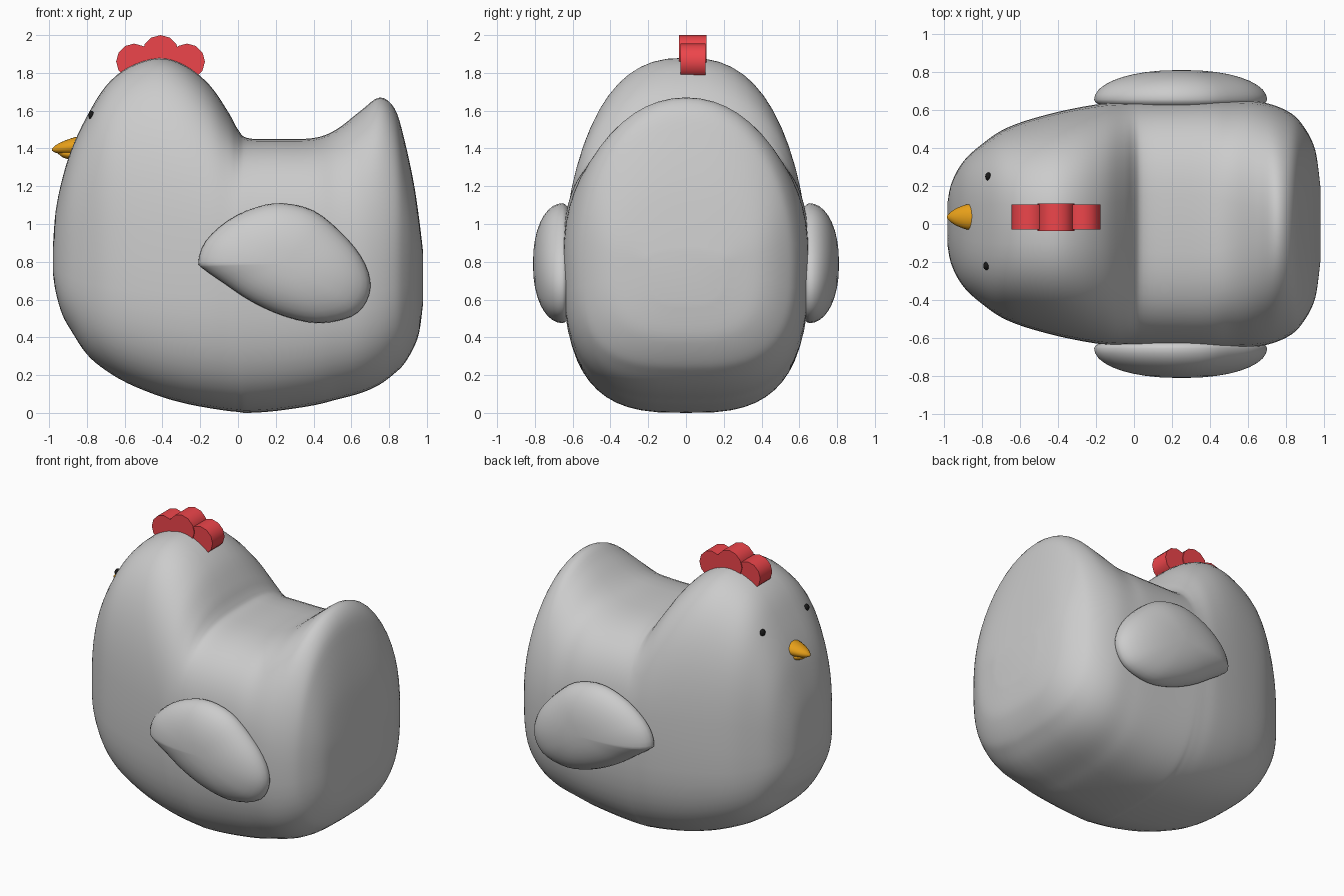
import bpy, math
from mathutils import Vector

if "Cube" in bpy.data.objects:
    bpy.data.objects.remove(bpy.data.objects["Cube"])


def material(name, rgb):
    m = bpy.data.materials.new(name)
    m.diffuse_color = (*rgb, 1)
    m.use_nodes = True
    m.node_tree.nodes["Principled BSDF"].inputs["Base Color"].default_value = m.diffuse_color
    return m


RED = material("red", (0.85, 0.06, 0.07))
ORANGE = material("orange", (0.8, 0.35, 0.01))
BLACK = material("black", (0.01, 0.01, 0.01))


def loft(name, rings, mat=None):
    """Skin closed rings of equal point count and cap both ends."""
    n = len(rings[0])
    verts = [p for r in rings for p in r]
    faces = [(i * n + j, i * n + (j + 1) % n, (i + 1) * n + (j + 1) % n, (i + 1) * n + j)
             for i in range(len(rings) - 1) for j in range(n)]
    faces += [tuple(range(n))[::-1], tuple(range(len(verts) - n, len(verts)))]
    me = bpy.data.meshes.new(name)
    me.from_pydata(verts, [], faces)
    ob = bpy.data.objects.new(name, me)
    bpy.context.collection.objects.link(ob)
    finish(ob, mat)
    return ob


def finish(ob, mat=None, angle=60):
    if mat:
        ob.data.materials.append(mat)
    bpy.ops.object.select_all(action='DESELECT')
    ob.select_set(True)
    bpy.context.view_layer.objects.active = ob
    bpy.ops.object.mode_set(mode='EDIT')
    bpy.ops.mesh.select_all(action='SELECT')
    bpy.ops.mesh.normals_make_consistent(inside=False)
    bpy.ops.object.mode_set(mode='OBJECT')
    bpy.ops.object.shade_smooth_by_angle(angle=math.radians(angle))


def smooth(pts, steps, closed=False):
    """Catmull-Rom interpolation of tuples of any length."""
    n, out = len(pts), []
    get = (lambda i: pts[i % n]) if closed else (lambda i: pts[min(max(i, 0), n - 1)])
    for i in range(n if closed else n - 1):
        for s in range(steps):
            t = s / steps
            out.append(tuple(
                0.5 * (2 * b + (c - a) * t + (2 * a - 5 * b + 4 * c - d) * t * t
                       + (3 * b - a - 3 * c + d) * t ** 3)
                for a, b, c, d in zip(get(i - 1), get(i), get(i + 1), get(i + 2))))
    return out if closed else out + [pts[-1]]


def spow(v, e):
    return math.copysign(abs(v) ** e, v)


# Body, head and tail: sections along x (x, bottom, top, half width, upper squareness)
stations = [
    (-0.98, 0.74, 0.88, 0.12, 2.2), (-0.965, 0.64, 1.07, 0.20, 2.5),
    (-0.93, 0.52, 1.24, 0.28, 2.8), (-0.88, 0.43, 1.40, 0.35, 3.0),
    (-0.80, 0.31, 1.57, 0.42, 3.0), (-0.70, 0.225, 1.73, 0.49, 2.8),
    (-0.58, 0.155, 1.83, 0.54, 2.6), (-0.42, 0.09, 1.88, 0.585, 2.5),
    (-0.28, 0.05, 1.84, 0.615, 2.5), (-0.15, 0.025, 1.735, 0.635, 2.5),
    (-0.05, 0.01, 1.59, 0.64, 2.6), (0.0, 0.005, 1.50, 0.642, 2.8),
    (0.05, 0.0, 1.455, 0.643, 3.0), (0.20, 0.01, 1.45, 0.645, 3.0),
    (0.40, 0.04, 1.455, 0.65, 2.9), (0.52, 0.07, 1.50, 0.65, 2.5),
    (0.65, 0.105, 1.60, 0.645, 2.2), (0.75, 0.15, 1.67, 0.62, 2.05),
    (0.83, 0.21, 1.61, 0.58, 2.1), (0.88, 0.26, 1.45, 0.53, 2.3),
    (0.93, 0.345, 1.22, 0.45, 2.5), (0.96, 0.43, 1.02, 0.36, 2.5),
    (0.98, 0.58, 0.85, 0.20, 2.5)]


def section(x, bot, top, w, n, mid=0.8, count=56):
    ring = []
    for k in range(count):
        a = 2 * math.pi * k / count
        c, s = math.cos(a), math.sin(a)
        e = 2 / n if s >= 0 else 2 / 3
        h = top - mid if s >= 0 else mid - bot
        ring.append((x, w * spow(c, e), mid + h * spow(s, e)))
    return ring


body = loft("body", [section(*s) for s in smooth(stations, 4)])

# Wings: egg outline domed outward on each side
outline = smooth([
    (-0.21, 0.80), (-0.17, 0.91), (-0.05, 1.02), (0.10, 1.09), (0.24, 1.11), (0.40, 1.07),
    (0.54, 0.96), (0.65, 0.83), (0.70, 0.70), (0.68, 0.59), (0.60, 0.51), (0.43, 0.475),
    (0.25, 0.51), (0.07, 0.59), (-0.08, 0.69), (-0.18, 0.76)], 3, closed=True)
for side, name in ((1, "wing_back"), (-1, "wing_front")):
    rings = []
    for k in range(19):
        a = math.radians(-88 + 176 * k / 18)
        r = math.cos(a) ** 0.9
        y = 0.655 + (0.155 if a > 0 else 0.08) * math.sin(a)
        rings.append([(0.25 + (x - 0.25) * r, side * y, 0.79 + (z - 0.79) * r)
                      for x, z in outline])
    loft(name, rings)

# Comb: three short faceted discs lying across the head
for i, (x, z, r, depth) in enumerate(((-0.55, 1.86, 0.095, 0.132), (-0.41, 1.903, 0.097, 0.144),
                                      (-0.27, 1.86, 0.095, 0.132))):
    bpy.ops.mesh.primitive_cylinder_add(vertices=12, radius=r, depth=depth,
                                        location=(x, 0.036, z), rotation=(math.pi / 2, 0, 0))
    comb = bpy.context.object
    comb.name = f"comb_{i + 1}"
    finish(comb, RED, 40)


# Beak: upper and lower rounded cones (x, half width, half height, centre z)
def beak(name, prof):
    loft(name, [[(x, 0.037 + w * math.cos(t), z + h * math.sin(t))
                 for t in (2 * math.pi * k / 20 for k in range(20))]
                for x, w, h, z in smooth(prof, 3)], ORANGE)


beak("beak_upper", [(-0.84, 0.07, 0.05, 1.415), (-0.88, 0.066, 0.045, 1.41),
                    (-0.93, 0.048, 0.033, 1.403), (-0.965, 0.026, 0.02, 1.397),
                    (-0.984, 0.006, 0.005, 1.393)])
beak("beak_lower", [(-0.84, 0.055, 0.035, 1.37), (-0.89, 0.048, 0.029, 1.37),
                    (-0.93, 0.03, 0.02, 1.374), (-0.955, 0.006, 0.005, 1.38)])

# Eyes: small beads set onto the face surface
bpy.context.view_layer.update()
for y, name in ((0.25, "eye_back"), (-0.22, "eye_front")):
    hit, loc, nor, _ = body.ray_cast(Vector((-2, y, 1.575)), Vector((1, 0, 0)))
    bpy.ops.mesh.primitive_uv_sphere_add(segments=16, ring_count=10, radius=0.022, location=loc)
    eye = bpy.context.object
    eye.name = name
    eye.scale = (0.75, 1, 1.05)
    finish(eye, BLACK)
